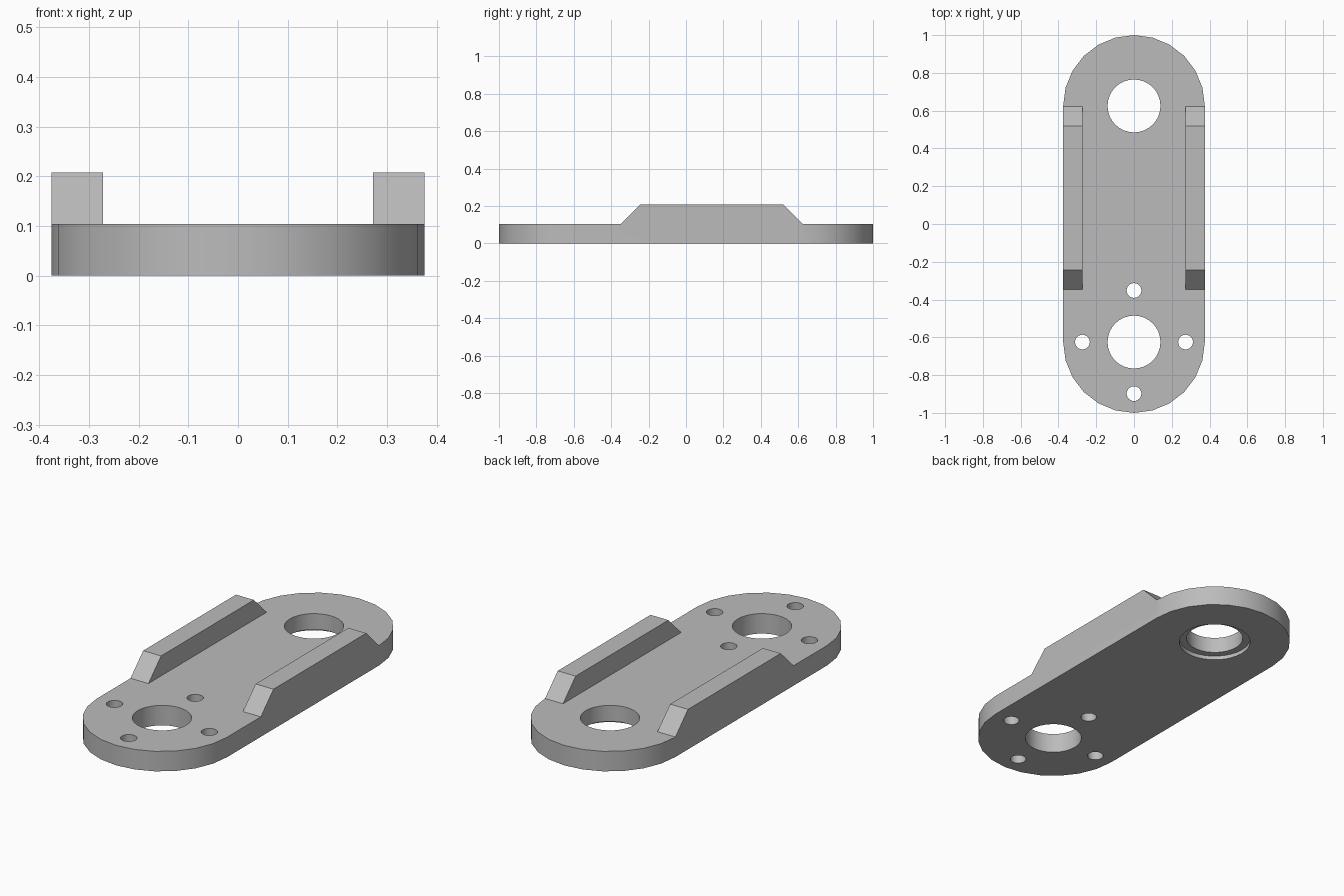
import bpy, bmesh, math

if "Cube" in bpy.data.objects:
    bpy.data.objects.remove(bpy.data.objects["Cube"])

R = 0.375        # end radius and half width
CY = 0.625       # distance of end centres from the middle
T = 0.104        # plate thickness

grey = bpy.data.materials.new("grey_metal")
grey.diffuse_color = (0.5, 0.5, 0.5, 1)
grey.use_nodes = True
grey.node_tree.nodes["Principled BSDF"].inputs["Base Color"].default_value = grey.diffuse_color


def prism(name, points, offset):
    """Extrude a closed outline of 3D points along an offset."""
    bm = bmesh.new()
    face = bm.faces.new([bm.verts.new(p) for p in points])
    ext = bmesh.ops.extrude_face_region(bm, geom=[face])
    moved = [v for v in ext["geom"] if isinstance(v, bmesh.types.BMVert)]
    bmesh.ops.translate(bm, verts=moved, vec=offset)
    bmesh.ops.recalc_face_normals(bm, faces=bm.faces)
    mesh = bpy.data.meshes.new(name)
    bm.to_mesh(mesh)
    bm.free()
    mesh.materials.append(grey)
    obj = bpy.data.objects.new(name, mesh)
    bpy.context.collection.objects.link(obj)
    return obj


def arc(x, y, z, r, start, sweep, steps, count):
    return [(x + r * math.cos(start + sweep * i / steps),
             y + r * math.sin(start + sweep * i / steps), z) for i in range(count)]


def combine(target, tool, operation):
    """Apply a boolean and discard the tool."""
    bpy.context.view_layer.objects.active = target
    mod = target.modifiers.new("cut", "BOOLEAN")
    mod.operation, mod.solver, mod.object = operation, "EXACT", tool
    bpy.ops.object.modifier_apply(modifier=mod.name)
    bpy.data.objects.remove(tool, do_unlink=True)


def drill(x, y, r, top, sides):
    tool = prism("drill", arc(x, y, -0.1, r, 0, math.tau, sides, sides), (0, 0, top + 0.1))
    combine(plate, tool, "DIFFERENCE")


# Plate with two rounded ends
outline = arc(0, CY, 0, R, 0, math.pi, 12, 13) + arc(0, -CY, 0, R, math.pi, math.pi, 12, 13)
plate = prism("link_plate", outline, (0, 0, T))

# Side rails with sloped ends
for x in (-R, 0.272):
    profile = [(-0.348, T), (-0.244, 2 * T), (0.519, 2 * T), (0.623, T),
               (0.623, T / 2), (-0.348, T / 2)]
    rail = prism("side_rail", [(x, y, z) for y, z in profile], (R - 0.272, 0, 0))
    combine(plate, rail, "UNION")

# Large bores, and a shallow recess under the rear one
for y in (-CY, CY):
    drill(0, y, 0.14, 0.3, 32)
drill(0, CY, 0.177, 0.021, 32)

# Ring of four small bolt holes around the front bore
for i in range(4):
    a = i * math.pi / 2
    drill(0.273 * math.cos(a), -CY + 0.273 * math.sin(a), 0.039, 0.3, 24)

# Smooth curved walls, sharp corners
bpy.ops.object.select_all(action="DESELECT")
plate.select_set(True)
bpy.context.view_layer.objects.active = plate
bpy.ops.object.shade_smooth_by_angle(angle=math.radians(30))
